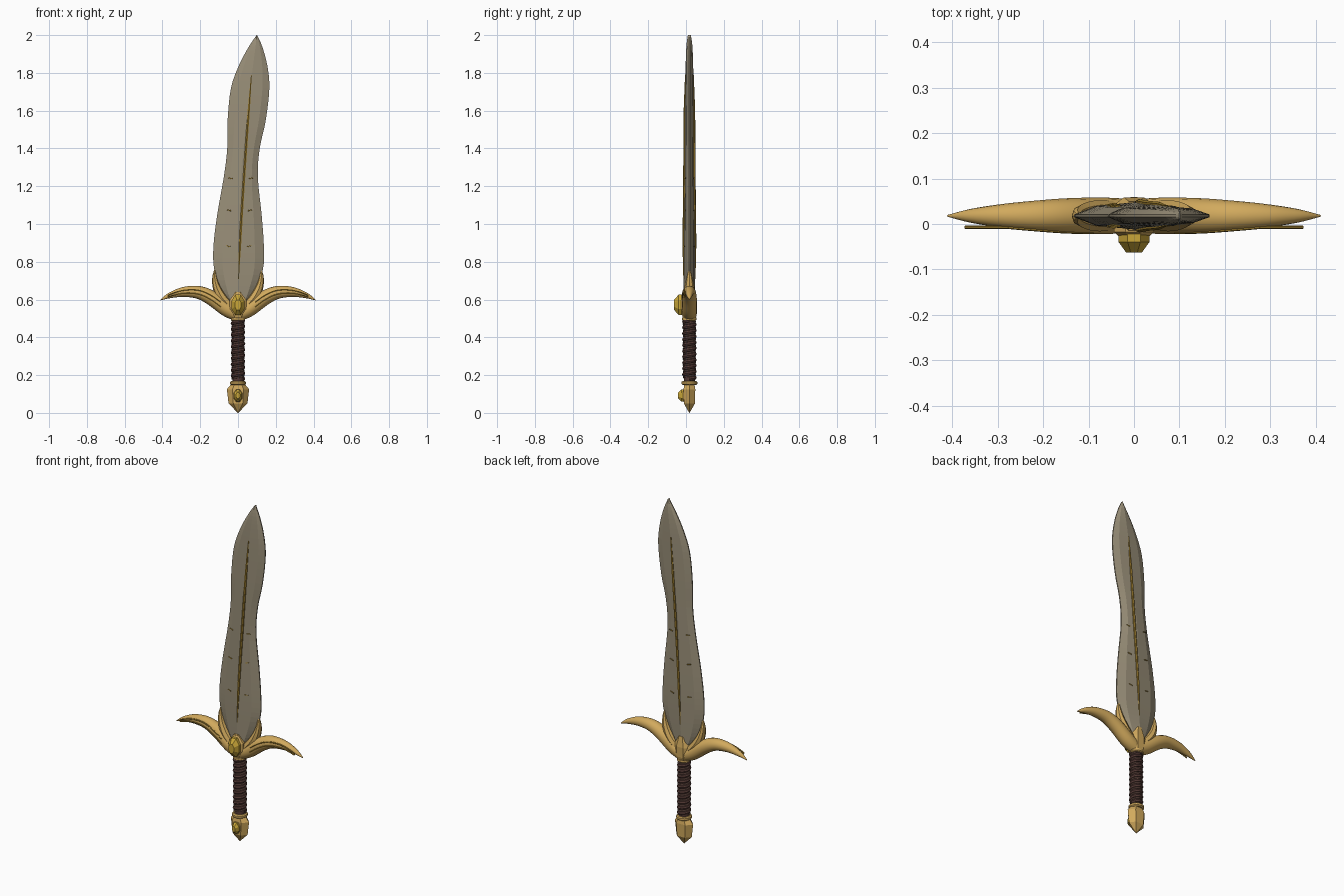
import bpy, bmesh
from math import sin, cos, pi, tau
from mathutils import Vector

old = bpy.data.objects.get("Cube")
if old:
    bpy.data.objects.remove(old, do_unlink=True)

MID = 0.018  # depth of the sword's middle plane


def material(name, rgb):
    m = bpy.data.materials.new(name)
    m.use_nodes = True
    m.diffuse_color = (*rgb, 1)
    m.node_tree.nodes["Principled BSDF"].inputs["Base Color"].default_value = (*rgb, 1)
    return m


STEEL = material("warm steel", (0.32, 0.275, 0.19))
GOLD = material("gold", (0.64, 0.40, 0.11))
DARK_GOLD = material("dark gold", (0.36, 0.22, 0.03))
GEM = material("amber", (0.58, 0.38, 0.04))
LEATHER = material("brown leather", (0.085, 0.04, 0.034))
CORD = material("light cord", (0.2, 0.11, 0.085))


def loft(name, rings, mat, smooth=False):
    """Skin a row of equal-sized rings and cap both ends."""
    bm = bmesh.new()
    loops = [[bm.verts.new(p) for p in ring] for ring in rings]
    n = len(loops[0])
    for a, b in zip(loops, loops[1:]):
        for i in range(n):
            j = (i + 1) % n
            bm.faces.new((a[i], a[j], b[j], b[i]))
    bm.faces.new(loops[0][::-1])
    bm.faces.new(loops[-1])
    bmesh.ops.remove_doubles(bm, verts=bm.verts, dist=0.0002)
    bmesh.ops.recalc_face_normals(bm, faces=bm.faces)
    mesh = bpy.data.meshes.new(name)
    bm.to_mesh(mesh)
    bm.free()
    mesh.materials.append(mat)
    ob = bpy.data.objects.new(name, mesh)
    bpy.context.collection.objects.link(ob)
    if smooth:
        bpy.ops.object.select_all(action="DESELECT")
        ob.select_set(True)
        bpy.context.view_layer.objects.active = ob
        bpy.ops.object.shade_smooth_by_angle()
    return ob


def oval(z, rx, ry, sides, turn=0.0, y=MID):
    return [(rx * cos(tau * i / sides + turn), y + ry * sin(tau * i / sides + turn), z)
            for i in range(sides)]


def spline(points, steps):
    """Catmull-Rom interpolation of tuples of any length."""
    pts = [points[0], *points, points[-1]]
    out = []
    for a, b, c, d in zip(pts, pts[1:], pts[2:], pts[3:]):
        for s in range(steps):
            t = s / steps
            out.append(tuple(q + t * (r - p) / 2 + t * t * (p - 2.5 * q + 2 * r - s4 / 2)
                             + t ** 3 * (1.5 * (q - r) + (s4 - p) / 2)
                             for p, q, r, s4 in zip(a, b, c, d)))
    return out + [tuple(points[-1])]


def tube(name, path, radii, mat, sides=12, smooth=True, flat=1.0):
    """Sweep a round section along a path; flat scales its depth."""
    path = [Vector(p) for p in path]
    rings = []
    for i, p in enumerate(path):
        way = (path[min(i + 1, len(path) - 1)] - path[max(i - 1, 0)]).normalized()
        u = Vector((0, 1, 0)) if abs(way.y) < 0.5 else Vector((0, 0, 1))
        if name.startswith("grip"):
            u = Vector((0, 0, 1))
        u = (u - way * u.dot(way)).normalized()
        v = way.cross(u)
        rings.append([p + radii[i] * (u * flat * cos(tau * k / sides) + v * sin(tau * k / sides))
                      for k in range(sides)])
    return loft(name, rings, mat, smooth)


def gem(name, z, rx, rz, back, front, mat, sides=8):
    """Step-cut stone facing forward."""
    rings = []
    for f, s in ((0, 1), (0.45, 1), (1, 0.5)):
        rings.append([(rx * s * sin(tau * (i + .5) / sides), back + (front - back) * f,
                       z + rz * s * cos(tau * (i + .5) / sides)) for i in range(sides)])
    return loft(name, rings, mat)


# Blade: z, left edge, right edge, half thickness
outline = [(0.58, -0.05, 0.05, 0.03), (0.65, -0.09, 0.09, 0.03), (0.76, -0.126, 0.132, 0.03),
           (0.88, -0.13, 0.137, 0.03), (1.05, -0.11, 0.125, 0.028), (1.25, -0.075, 0.105, 0.026),
           (1.4, -0.057, 0.115, 0.025), (1.55, -0.055, 0.147, 0.024), (1.72, -0.037, 0.166, 0.022),
           (1.84, 0.005, 0.155, 0.02), (1.94, 0.058, 0.128, 0.016), (2.0, 0.099, 0.101, 0.008)]
rows = spline(outline, 4)


def blade_ring(z, left, right, h):
    w = right - left
    xs = (left, left + 0.18 * w, left + 0.5 * w, right - 0.18 * w, right)
    hs = (0.003, 0.72 * h, h, 0.72 * h, 0.003)
    front = [(x, MID - t, z) for x, t in zip(xs, hs)]
    back = [(x, MID + t, z) for x, t in zip(xs, hs)]
    return front + back[::-1]


loft("blade", [blade_ring(*r) for r in rows], STEEL)


def surface(z):
    """Middle x and half thickness of the blade at a height."""
    for a, b in zip(rows, rows[1:]):
        if a[0] <= z <= b[0]:
            t = (z - a[0]) / (b[0] - a[0])
            l, r, h = (p + t * (q - p) for p, q in zip(a[1:], b[1:]))
            return (l + r) / 2, h


# Inlaid spine line and short marks on both faces
for side, word in ((-1, "front"), (1, "back")):
    path, radii = [], []
    for i in range(25):
        t = i / 24
        z = 0.71 + 1.08 * t
        path.append((0.003 + 0.068 * t ** 1.2, MID + side * surface(z)[1], z))
        radii.append(0.007 * min(1, 0.3 + 4 * t, 0.3 + 4 * (1 - t)))
    tube(f"{word}_spine_inlay", path, radii, DARK_GOLD, 6, False)
    for z in (0.88, 1.07, 1.24):
        for s in (-1, 1):
            x, h = surface(z)
            start = Vector((x + s * 0.045, MID + side * h * 0.86, z))
            tube(f"{word}_blade_mark", [start, start + Vector((s * 0.022, -side * h * 0.1, 0.005))],
                 [0.003, 0.002], DARK_GOLD, 5, False)

# Guard horns with raised lines, and claws hugging the blade
horn = [(0.0, 0.52, 0.036), (0.06, 0.55, 0.040), (0.14, 0.608, 0.039), (0.21, 0.638, 0.034),
        (0.29, 0.640, 0.026), (0.36, 0.622, 0.015), (0.41, 0.598, 0.002)]
claw = [(0.045, 0.565, 0.026), (0.085, 0.61, 0.027), (0.113, 0.665, 0.021),
        (0.124, 0.72, 0.012), (0.121, 0.765, 0.002)]
curve = spline(horn, 5)
for s, word in ((1, "left"), (-1, "right")):
    tube(f"{word}_guard_horn", [(s * x, MID, z) for x, z, r in curve],
         [r for x, z, r in curve], GOLD, 16)
    for lift, tag in ((0.35, "upper"), (-0.3, "lower")):
        line = [(s * x, min(-0.007, MID - 0.92 * r), z + lift * r)
                for x, z, r in curve if 0.09 < x < 0.375]
        tube(f"{word}_{tag}_horn_line", line, [0.0035] * len(line), DARK_GOLD, 6)
    hook = spline(claw, 4)
    tube(f"{word}_blade_claw", [(s * x, MID, z) for x, z, r in hook],
         [r for x, z, r in hook], GOLD, 8, False, 1.25)

# Guard centre block and its stone
loft("guard_block", [oval(z, a, b, 8, pi / 8) for z, a, b in
     ((0.49, 0.035, 0.034), (0.52, 0.056, 0.042), (0.58, 0.058, 0.044), (0.64, 0.028, 0.034))], GOLD)
gem("guard_stone_setting", 0.572, 0.048, 0.066, 0.0, -0.038, GOLD)
gem("guard_stone", 0.572, 0.037, 0.058, -0.02, -0.063, GEM)

# Grip with spiral wrap
loft("grip_core", [oval(0.16, 0.029, 0.029, 20), oval(0.5, 0.029, 0.029, 20)], LEATHER, True)
TURNS, STEPS = 10, 20
for name, r, thick, shift, mat in (("grip_wrap", 0.026, 0.0125, 0, LEATHER),
                                   ("grip_cord", 0.032, 0.0035, 0.5, CORD)):
    path = []
    for i in range(TURNS * STEPS + 1):
        t = i / STEPS
        a = tau * (t + shift)
        path.append((r * cos(a), MID + r * sin(a), 0.18 + 0.031 * t))
    tube(name, path, [thick] * len(path), mat, 8)

# Collars
for name, z, r in (("lower_collar", 0.148, 0.042), ("upper_collar", 0.487, 0.038)):
    loft(name, [oval(z + dz, r * k, r * k, 20) for dz, k in
         ((0, 0.85), (0.005, 1), (0.016, 1), (0.021, 0.85))], GOLD, True)

# Faceted pommel and its stone
loft("pommel", [oval(z, a, b, 6, t) for z, a, b, t in
     ((0.0, 0.001, 0.001, 0), (0.05, 0.05, 0.034, 0), (0.125, 0.059, 0.036, 0),
      (0.155, 0.034, 0.03, 0))], GOLD)
gem("pommel_stone_setting", 0.092, 0.03, 0.042, 0.01, -0.026, GOLD)
gem("pommel_stone", 0.092, 0.023, 0.034, -0.01, -0.042, GEM)
